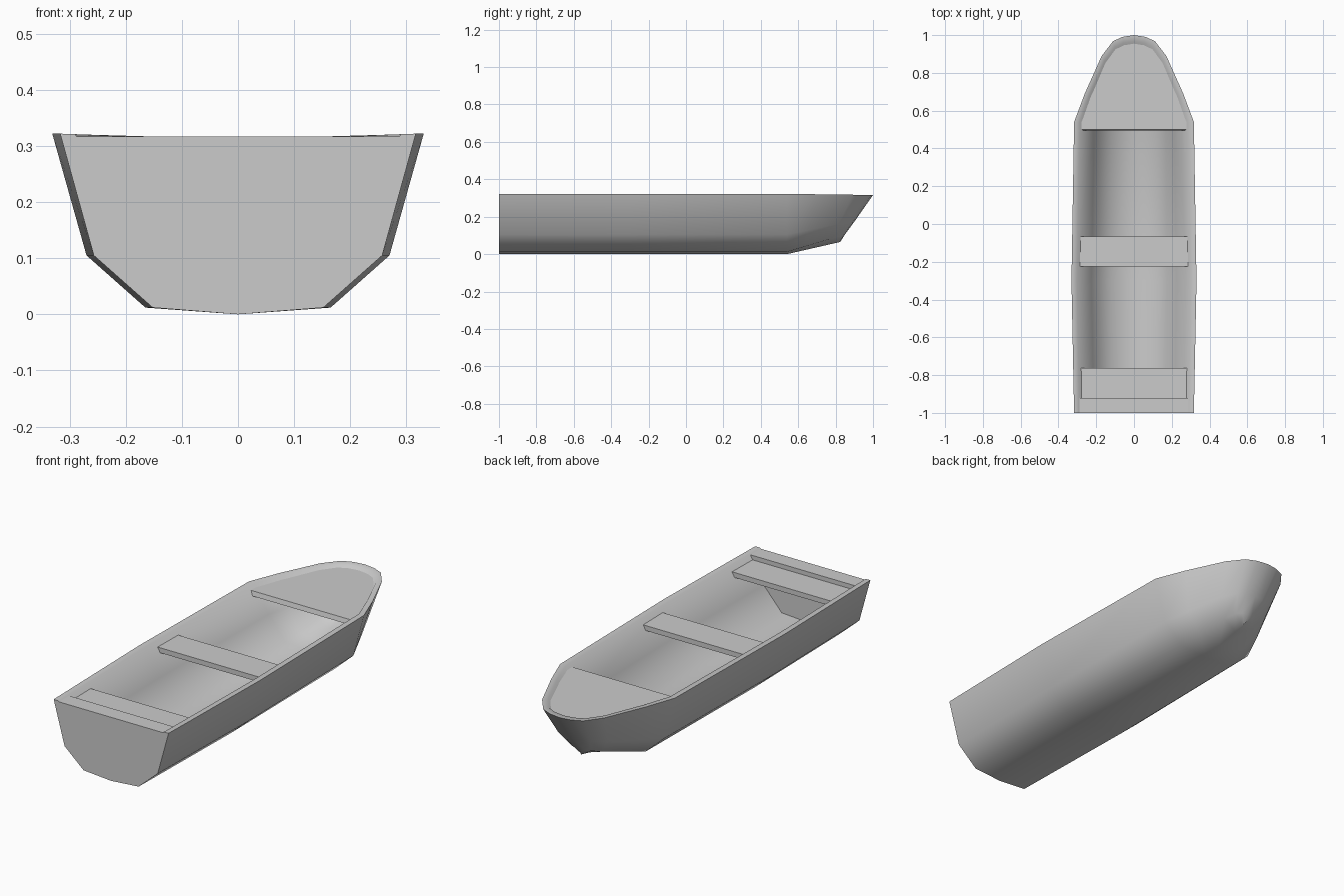
import bpy, bmesh, math

if "Cube" in bpy.data.objects:
    bpy.data.objects.remove(bpy.data.objects["Cube"])

BOW_X = [1, .82, .54, .35, .19, 0]      # how width fades toward the stem
BOW_Y = [0, .33, .76, .93, .98, 1]      # how far forward each bow station sits


def finish(name, verts, faces, smooth=False, mirror=False):
    mesh = bpy.data.meshes.new(name)
    mesh.from_pydata(verts, [], faces)
    bm = bmesh.new()
    bm.from_mesh(mesh)
    bmesh.ops.remove_doubles(bm, verts=bm.verts, dist=1e-5)
    if mirror:
        geo = bmesh.ops.duplicate(bm, geom=bm.verts[:] + bm.edges[:] + bm.faces[:])["geom"]
        for v in geo:
            if isinstance(v, bmesh.types.BMVert):
                v.co.x = -v.co.x
        bmesh.ops.remove_doubles(bm, verts=bm.verts, dist=1e-5)
    bmesh.ops.recalc_face_normals(bm, faces=bm.faces)
    bm.to_mesh(mesh)
    bm.free()
    ob = bpy.data.objects.new(name, mesh)
    bpy.context.collection.objects.link(ob)
    if smooth:
        bpy.ops.object.select_all(action='DESELECT')
        bpy.context.view_layer.objects.active = ob
        ob.select_set(True)
        bpy.ops.object.shade_smooth_by_angle(angle=math.radians(85))
    return ob


def prism(name, ring_a, ring_b):
    n = len(ring_a)
    faces = [(i, (i + 1) % n, n + (i + 1) % n, n + i) for i in range(n)]
    return finish(name, ring_a + ring_b, faces + [tuple(range(n)), tuple(range(n, 2 * n))])


def row(x_stern, x_mid, x_bow, z, stem_y, stem_z):
    """One lengthwise hull line from the stern to the stem."""
    pts = [(x_stern, -1, z), (x_mid, -.3, z)]
    for f, g in zip(BOW_X, BOW_Y):
        pts.append((x_bow * f, .54 + (stem_y - .54) * g, z + (stem_z - z) * g))
    return pts


# Hull shell: outer lines keel to gunwale, then inner lines gunwale to floor
outer = [row(0, 0, 0, 0, .825, .065),
         row(.152, .165, .155, .012, .85, .105),
         row(.257, .27, .258, .105, .905, .18),
         row(.317, .331, .317, .322, 1, .316)]
inner = [row(0, 0, 0, .066, .76, .125),
         row(.115, .125, .116, .074, .78, .15),
         row(.213, .226, .21, .185, .86, .22),
         row(.29, .302, .288, .321, .967, .314)]
lines = outer + inner[::-1]
n = len(lines[0])
verts = [p for line in lines for p in line]
faces = [(j * n + i, j * n + i + 1, (j + 1) * n + i + 1, (j + 1) * n + i)
         for j in range(7) for i in range(n - 1)]
faces += [(j * n, (j + 1) * n, (6 - j) * n, (7 - j) * n) for j in range(3)]
finish("hull", verts, faces, smooth=True, mirror=True)

# Transom board closing the stern
half = [(l[0][0], min(l[0][2], .317)) for l in inner]
ring = half + [(-x, z) for x, z in half[:0:-1]]
prism("transom", [(x, -1, z) for x, z in ring], [(x * 1.01, -.92, z) for x, z in ring])


# Bench seats, ends let into the hull sides
def seat(name, y0, y1, w, top, thick=.025):
    ring = [(-w, y0), (w, y0), (w, y1), (-w, y1)]
    prism(name, [(x, y, top - thick) for x, y in ring], [(x, y, top) for x, y in ring])


seat("rear_seat", -.92, -.762, .285, .295)
seat("middle_seat", -.225, -.067, .295, .295)

# Bow deck following the inner gunwale
half = [(.288, .5)] + [(x, y + .002) for x, y, z in inner[3][2:]]
ring = half + [(-x, y) for x, y in half[-2::-1]]
prism("bow_deck", [(x * .97, y - .006, .28) for x, y in ring], [(x, y, .303) for x, y in ring])
